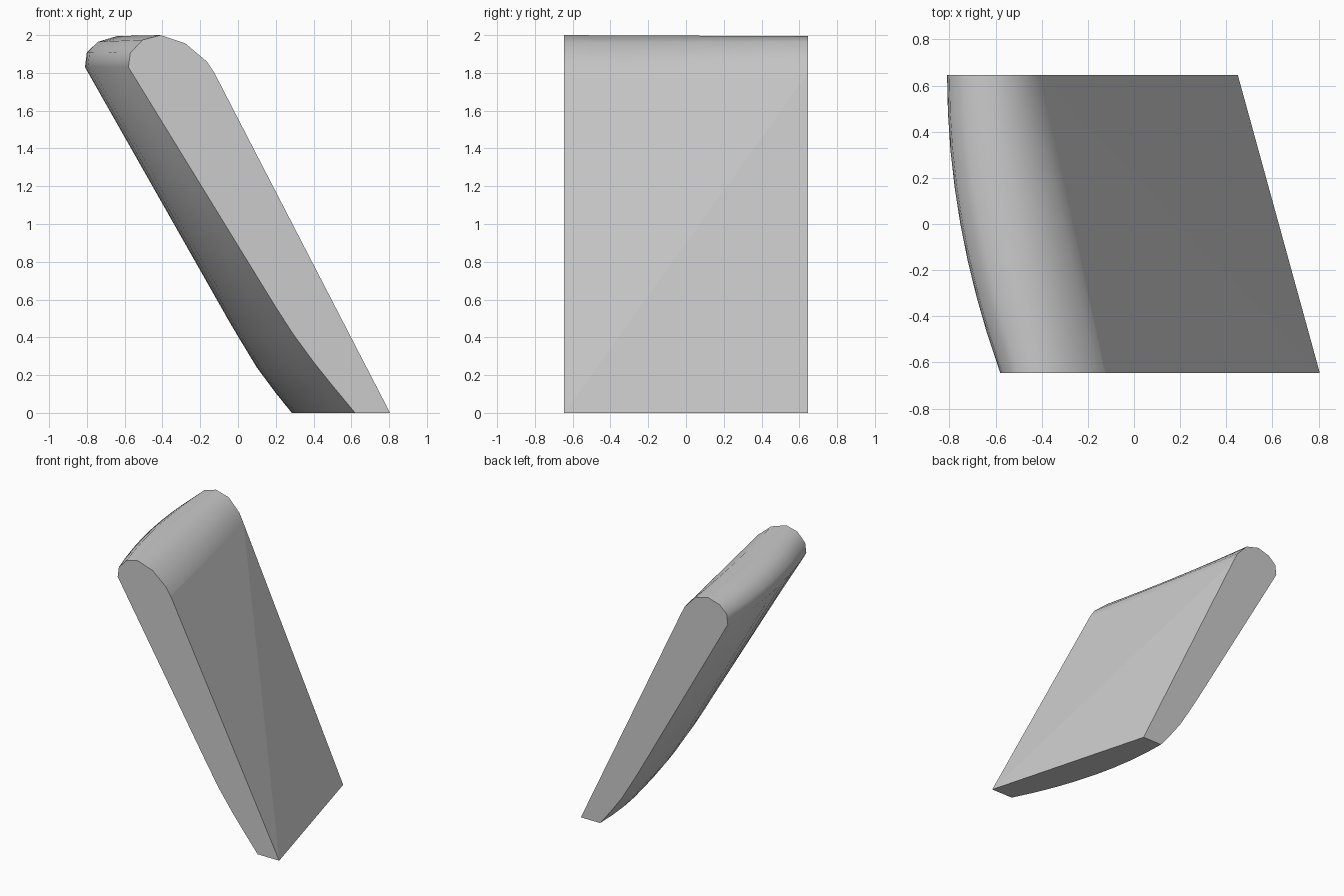
import bpy
import bmesh

cube = bpy.data.objects.get("Cube")
if cube:
    bpy.data.objects.remove(cube, do_unlink=True)

DEPTH = 0.645
STEPS = 8

# End profiles (x, z): up the curved side, over the rounded top, down the flat side
front = [(.62, 0), (.5, .145), (.4, .27), (.29, .42), (.2, .56), (-.58, 1.83),
         (-.57, 1.905), (-.505, 1.975), (-.41, 2), (-.28, 1.957), (-.165, 1.86),
         (-.125, 1.8), (.805, 0)]
back = [(.285, 0), (.2, .105), (.1, .24), (0, .405), (-.05, .49), (-.81, 1.83),
        (-.8, 1.91), (-.74, 1.965), (-.64, 1.995), (-.53, 1.965), (-.44, 1.87),
        (-.405, 1.8), (.45, 0)]


def ring(bm, t):
    """Profile at depth t: the curved side bulges, the flat side runs straight."""
    verts = []
    for i, (a, b) in enumerate(zip(front, back)):
        bulge = min(1, max(0, (10 - i) / 4))
        f = t + bulge * t * (1 - t)
        verts.append(bm.verts.new((a[0] + (b[0] - a[0]) * f,
                                   DEPTH * (2 * t - 1),
                                   a[1] + (b[1] - a[1]) * f)))
    return verts


bm = bmesh.new()
rings = [ring(bm, s / STEPS) for s in range(STEPS + 1)]

# Smooth curved side and rounded top
for a, b in zip(rings, rings[1:]):
    for i in range(len(front) - 2):
        bm.faces.new((a[i], a[i + 1], b[i + 1], b[i])).smooth = True

# Flat ends and base
bm.faces.new(rings[0])
bm.faces.new(rings[-1])
bm.faces.new([r[0] for r in rings] + [r[-1] for r in reversed(rings)])

# Flat side, folded along its diagonal
bm.faces.new([rings[0][-1]] + [r[-2] for r in rings])
bm.faces.new([r[-1] for r in rings] + [rings[-1][-2]])
bmesh.ops.recalc_face_normals(bm, faces=bm.faces)

mesh = bpy.data.meshes.new("leaning_slab")
bm.to_mesh(mesh)
bm.free()
slab = bpy.data.objects.new("leaning_slab", mesh)
bpy.context.collection.objects.link(slab)

# Plain grey
grey = bpy.data.materials.new("light_grey")
grey.use_nodes = True
color = (.6, .6, .6, 1)
grey.diffuse_color = color
for node in grey.node_tree.nodes:
    if node.type == 'BSDF_PRINCIPLED':
        node.inputs["Base Color"].default_value = color
mesh.materials.append(grey)
